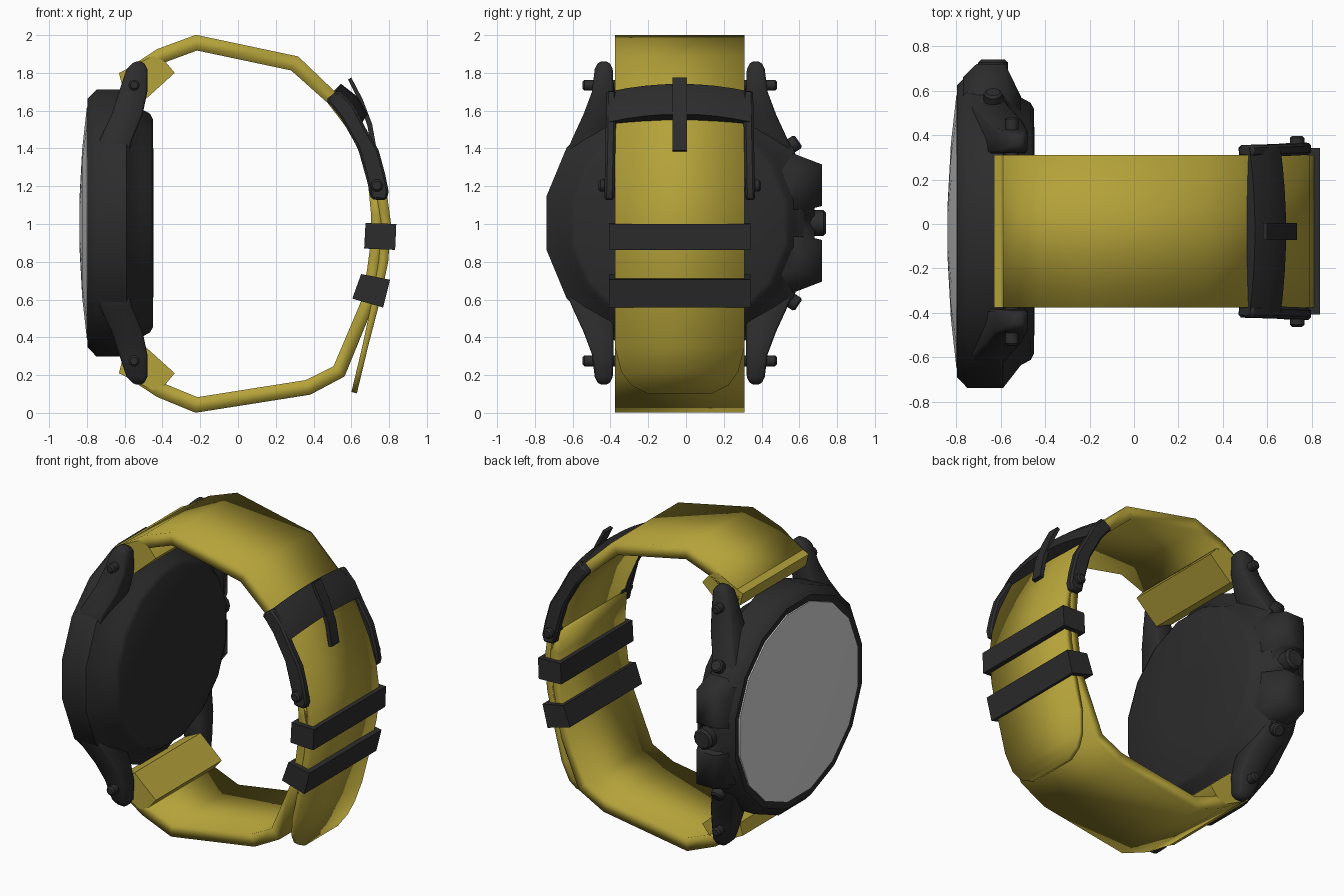
import bpy, bmesh, math
from mathutils import Vector

if "Cube" in bpy.data.objects:
    bpy.data.objects.remove(bpy.data.objects["Cube"])

YC, ZC = -0.033, 1.005      # middle of the watch in y and z
W = 0.343                   # half width of the strap


def material(name, rgb):
    m = bpy.data.materials.new(name)
    m.diffuse_color = (*rgb, 1)
    m.use_nodes = True
    m.node_tree.nodes["Principled BSDF"].inputs["Base Color"].default_value = m.diffuse_color
    return m


YELLOW = material("yellow_strap", (0.46, 0.365, 0.042))
BLACK = material("black_metal", (0.025, 0.025, 0.025))
GREY = material("grey_glass", (0.66, 0.66, 0.66))


def loft(name, rings, mat, bevel=0.0, angle=40):
    """Skin a list of equal-length rings and cap both ends."""
    bm = bmesh.new()
    rows = [[bm.verts.new(p) for p in r] for r in rings]
    n = len(rows[0])
    for a, b in zip(rows, rows[1:]):
        for i in range(n):
            j = (i + 1) % n
            bm.faces.new((a[i], a[j], b[j], b[i]))
    bm.faces.new(rows[0][::-1])
    bm.faces.new(rows[-1])
    bmesh.ops.recalc_face_normals(bm, faces=bm.faces)
    me = bpy.data.meshes.new(name)
    bm.to_mesh(me)
    bm.free()
    me.materials.append(mat)
    ob = bpy.data.objects.new(name, me)
    bpy.context.collection.objects.link(ob)
    bpy.ops.object.select_all(action='DESELECT')
    ob.select_set(True)
    bpy.context.view_layer.objects.active = ob
    bpy.ops.object.shade_smooth_by_angle(angle=math.radians(angle))
    if bevel:
        b = ob.modifiers.new("bevel", 'BEVEL')
        b.width = bevel
        b.segments = 1
        b.limit_method = 'ANGLE'
        b.angle_limit = math.radians(40)
    return ob


def prism(name, xz, y0, y1, mat, bevel=0.0, angle=40):
    return loft(name, [[(x, y, z) for x, z in xz] for y in (y0, y1)], mat, bevel, angle)


def cylinder(name, p0, p1, r, mat, n=10, bevel=0.0):
    p0, p1 = Vector(p0), Vector(p1)
    q = (p1 - p0).to_track_quat('Z', 'Y')
    ring = [q @ Vector((r * math.cos(2 * math.pi * i / n),
                        r * math.sin(2 * math.pi * i / n), 0)) for i in range(n)]
    return loft(name, [[p + v for v in ring] for p in (p0, p1)], mat, bevel)


def disc_stack(name, profile, mat, n=16):
    """Turned part around the x axis; profile is (x, radius)."""
    ang = [2 * math.pi * (i + 0.5) / n for i in range(n)]
    return loft(name, [[(x, YC + r * math.cos(a), ZC + r * math.sin(a)) for a in ang]
                       for x, r in profile], mat, angle=50)


def ribbon(name, path, mat):
    """Strap along (x, z, thickness, width factor) points."""
    pts = [Vector((p[0], p[1])) for p in path]
    rings = []
    for i, (x, z, t, w) in enumerate(path):
        d1 = (pts[i] - pts[max(i - 1, 0)])
        d2 = (pts[min(i + 1, len(pts) - 1)] - pts[i])
        d1, d2 = (d1 if i else d2).normalized(), (d2 if i < len(pts) - 1 else d1).normalized()
        d = (d1 + d2).normalized()
        k = t / 2 / max(d.dot(d1), 0.7)
        nx, nz = -d.y * k, d.x * k
        a, b = YC - W * w, YC + W * w
        rings.append([(x + nx, a, z + nz), (x + nx, b, z + nz),
                      (x - nx, b, z - nz), (x - nx, a, z - nz)])
    return loft(name, rings, mat, angle=120)


# Watch case and glass
disc_stack("case", [(-0.79, 0.61), (-0.797, 0.67), (-0.75, 0.72), (-0.59, 0.72),
                    (-0.51, 0.615), (-0.465, 0.59), (-0.45, 0.56), (-0.447, 0.2)], BLACK)
disc_stack("glass", [(-0.78, 0.63), (-0.80, 0.627), (-0.825, 0.4), (-0.84, 0.12)], GREY)

# Lugs: rows of z, x range, distance from the middle
lug = [(1.86, -0.55, -0.50, 0.375, 0.43), (1.82, -0.59, -0.48, 0.355, 0.45),
       (1.70, -0.63, -0.48, 0.35, 0.465), (1.58, -0.67, -0.505, 0.35, 0.51),
       (1.45, -0.73, -0.56, 0.35, 0.57), (1.30, -0.74, -0.60, 0.38, 0.63)]
for sz, zn in ((1, "upper"), (-1, "lower")):
    for sy, yn in ((1, "right"), (-1, "left")):
        loft(f"lug_{zn}_{yn}",
             [[(x, YC + sy * y, ZC + sz * (z - ZC))
               for x, y in ((x0, y0), (x1, y0), (x1, y1), (x0, y1))]
              for z, x0, x1, y0, y1 in lug], BLACK, 0.012, 100)
    z = ZC + sz * 0.73
    cylinder(f"lug_pin_{zn}", (-0.55, YC - 0.515, z), (-0.55, YC + 0.515, z),
             0.03, BLACK, bevel=0.01)
    # Folded strap end behind each lug
    fold = [(-0.63, 1.80), (-0.61, 1.72), (-0.49, 1.66), (-0.335, 1.80),
            (-0.385, 1.86), (-0.45, 1.89)]
    prism(f"strap_fold_{zn}", [(x, ZC + sz * (v - ZC)) for x, v in fold],
          YC - W, YC + W, YELLOW)
    # Small pushers
    cylinder(f"pusher_{zn}", (-0.635, 0.42, ZC + sz * 0.315),
             (-0.635, 0.595, ZC + sz * 0.435), 0.042, BLACK, bevel=0.01)

# Crown guard and crown
half = [(0.40, 0.42), (0.59, 0.36), (0.72, 0.31), (0.72, 0.09), (0.68, 0.08)]
guard = half + [(y, -z) for y, z in reversed(half)]
loft("crown_guard", [[(x, y * s, ZC + z * s) for y, z in guard]
                     for x, s in ((-0.77, 0.92), (-0.71, 1), (-0.58, 1), (-0.51, 0.80))],
     BLACK, 0, 75)
cylinder("crown", (-0.635, 0.6, ZC), (-0.635, 0.742, ZC), 0.068, BLACK, 12, 0.015)

# Strap halves
ribbon("strap_long", [(-0.61, 1.765, 0.07, 1), (-0.41, 1.89, 0.08, 1), (-0.22, 1.96, 0.08, 1),
                      (0.30, 1.85, 0.08, 1), (0.50, 1.665, 0.07, 1), (0.62, 1.50, 0.06, 1),
                      (0.71, 1.30, 0.06, 1), (0.765, 1.13, 0.055, 1), (0.785, 1.0, 0.05, 1),
                      (0.77, 0.80, 0.05, 1), (0.725, 0.57, 0.04, 1), (0.673, 0.35, 0.03, 1),
                      (0.642, 0.22, 0.03, 0.9), (0.625, 0.15, 0.03, 0.75),
                      (0.615, 0.107, 0.03, 0.5)], YELLOW)
ribbon("strap_short", [(-0.61, 0.245, 0.07, 1), (-0.41, 0.12, 0.08, 1), (-0.22, 0.042, 0.08, 1),
                       (0.37, 0.135, 0.08, 1), (0.535, 0.22, 0.075, 1), (0.685, 0.58, 0.07, 1),
                       (0.715, 0.75, 0.065, 1), (0.735, 0.90, 0.065, 1),
                       (0.737, 1.05, 0.065, 1), (0.72, 1.2, 0.06, 1)], YELLOW)

# Keeper loops
prism("keeper_upper", [(0.675, 1.005), (0.838, 1.0), (0.832, 0.863), (0.668, 0.87)],
      -0.408, 0.342, BLACK)
prism("keeper_lower", [(0.652, 0.735), (0.805, 0.705), (0.768, 0.558), (0.605, 0.605)],
      -0.408, 0.342, BLACK)

# Buckle: two side arms, bowed bar, hinge pins and prong
arm = [(0.465, 1.66), (0.535, 1.71), (0.61, 1.63), (0.68, 1.50), (0.745, 1.39), (0.78, 1.26),
       (0.798, 1.17), (0.785, 1.125), (0.705, 1.13), (0.685, 1.22), (0.635, 1.40), (0.545, 1.56)]
for s, n in ((1, "right"), (-1, "left")):
    rings = []
    for d in (0.335, 0.388):
        # arms splay slightly outwards towards the hinge
        rings.append([(x, YC + s * (d + 0.02 * (1.7 - z)), z) for x, z in arm])
    loft(f"buckle_arm_{n}", rings, BLACK, 0.012)
    cylinder(f"hinge_pin_{n}", (0.735, YC + s * 0.3, 1.203),
             (0.735, YC + s * 0.43, 1.203), 0.033, BLACK, bevel=0.01)
bar = [(0.47, 1.65), (0.52, 1.70), (0.61, 1.63), (0.66, 1.54), (0.60, 1.51)]
loft("buckle_bar", [[(x + 0.025 * (1 - t * t), YC + 0.378 * t, z + 0.042 * (1 - t * t))
                     for x, z in bar] for t in [i / 4 for i in range(-4, 5)]], BLACK, 0, 60)
prism("prong", [(0.582, 1.765), (0.60, 1.775), (0.66, 1.66), (0.71, 1.53), (0.735, 1.39),
                (0.71, 1.385), (0.685, 1.52), (0.64, 1.65)], -0.072, 0.005, BLACK)
